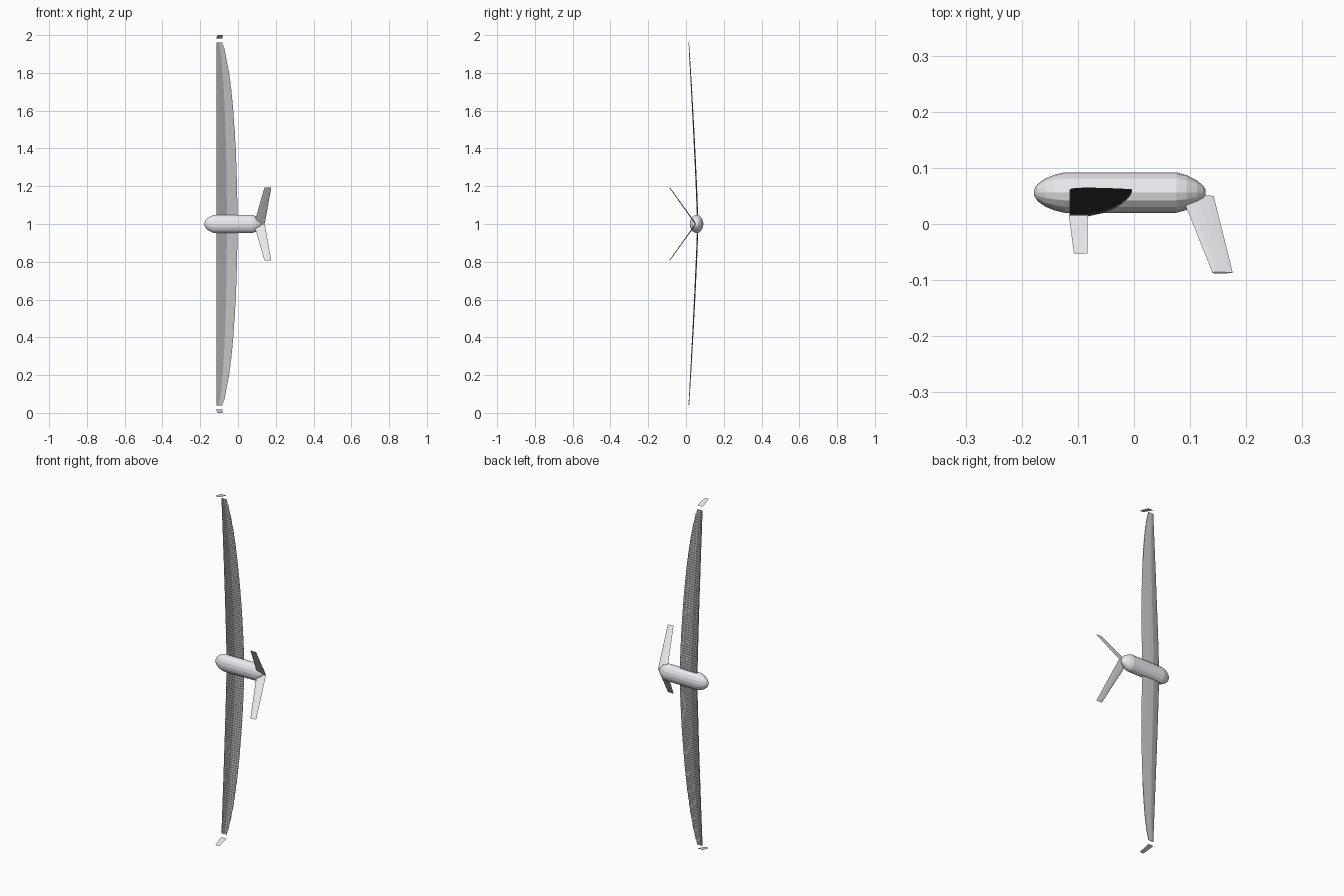
import bpy, bmesh
from math import sin, cos, pi, sqrt
from mathutils import Vector

if "Cube" in bpy.data.objects:
    bpy.data.objects.remove(bpy.data.objects["Cube"])


def material(name, rgb):
    m = bpy.data.materials.new(name)
    m.diffuse_color = (*rgb, 1)
    m.use_nodes = True
    m.node_tree.nodes["Principled BSDF"].inputs["Base Color"].default_value = m.diffuse_color
    return m


pale = material("pale_shell", (0.84, 0.82, 0.87))
white = material("wing_skin", (1.0, 0.98, 1.0))
grey = material("wing_front_strip", (0.38, 0.37, 0.39))
dark = material("wing_ledge", (0.06, 0.06, 0.06))


def add_object(name, me, mats=(pale,)):
    for m in mats:
        me.materials.append(m)
    ob = bpy.data.objects.new(name, me)
    bpy.context.collection.objects.link(ob)
    return ob


def loft(name, rings, mats=(pale,), pick=lambda row, i: 0):
    """Skin a list of equal-length closed rings and cap both ends."""
    bm = bmesh.new()
    rows = [[bm.verts.new(p) for p in ring] for ring in rings]
    n = len(rows[0])
    for r, (a, b) in enumerate(zip(rows, rows[1:])):
        for i in range(n):
            j = (i + 1) % n
            f = bm.faces.new((a[i], a[j], b[j], b[i]))
            f.material_index = pick(r, i)
    bm.faces.new(rows[0])
    bm.faces.new(rows[-1])
    bmesh.ops.recalc_face_normals(bm, faces=bm.faces)
    me = bpy.data.meshes.new(name)
    bm.to_mesh(me)
    bm.free()
    return add_object(name, me, mats)


def foil(count, thick):
    """Closed airfoil outline: (chord fraction, offset per chord)."""
    pts = []
    for i in range(count):
        a = 2 * pi * i / count
        x = (1 + cos(a)) / 2
        half = 5 * thick * (0.2969 * sqrt(x) - 0.126 * x - 0.3516 * x**2
                            + 0.2843 * x**3 - 0.1036 * x**4)
        pts.append((x, half if a < pi else -half))
    return pts


def section(le, chord, normal, outline, grow=0.0):
    """Place an outline; grow pushes both faces outwards."""
    return [Vector(le) + Vector((x * chord, 0, 0))
            + Vector(normal) * (t * chord + (grow if t > 0 else -grow))
            for x, t in outline]


# fuselage: elliptical body along x
profile = [(-0.178, 0.15), (-0.172, 0.42), (-0.158, 0.70), (-0.142, 0.88),
           (-0.124, 1.0), (0.076, 1.0), (0.094, 0.86), (0.112, 0.60),
           (0.123, 0.35), (0.127, 0.18)]
loft("fuselage", [[(x, 0.056 + 0.036 * r * cos(2 * pi * i / 16),
                    1 + 0.048 * r * sin(2 * pi * i / 16)) for i in range(16)]
                  for x, r in profile])

# wing: thin overlapping slices whose small ledges face up
wing_foil = foil(20, 0.05)
steps = 140
rings = []
for k in range(steps):
    z0, z1 = (-0.96 + 1.92 * (k + d) / steps for d in (0, 1))
    s = (z0 + z1) / 2
    chord = 0.112 * sqrt(1 - s * s)
    for z, grow in ((z0, 0.0), (z1, 0.0015)):
        y = 0.062 - 0.047 * (abs(z) / 0.96) ** 1.2
        rings.append(section((-0.115, y, 1 + z), chord, (0, 1, 0), wing_foil, grow))


def wing_part(row, i):
    if row % 2:
        return 2
    x = (wing_foil[i][0] + wing_foil[(i + 1) % 20][0]) / 2
    upper = i < 10
    return 1 if x < (0.3 if upper else 0.55) else 0


loft("wing", rings, (white, grey, dark), wing_part)

tail_foil = foil(12, 0.1)
for side, s in (("upper", 1), ("lower", -1)):
    # V tail fin
    normal = Vector((0, 0.195, s * 0.14)).normalized()
    loft(side + "_tail_fin", [
        section((0.085, 0.05, 1 + s * 0.002), 0.057, normal, tail_foil),
        section((0.140, -0.087, 1 + s * 0.193), 0.036, normal, tail_foil)])

    # winglet: thin plate just beyond the wing tip
    corners = [(-0.116, 0.015, 1 + s * 0.983), (-0.083, 0.015, 1 + s * 0.983),
               (-0.083, -0.053, 1 + s * 1.0), (-0.107, -0.053, 1 + s * 1.0)]
    me = bpy.data.meshes.new(side + "_winglet")
    me.from_pydata(corners, [], [(0, 1, 2, 3)])
    add_object(side + "_winglet", me)
